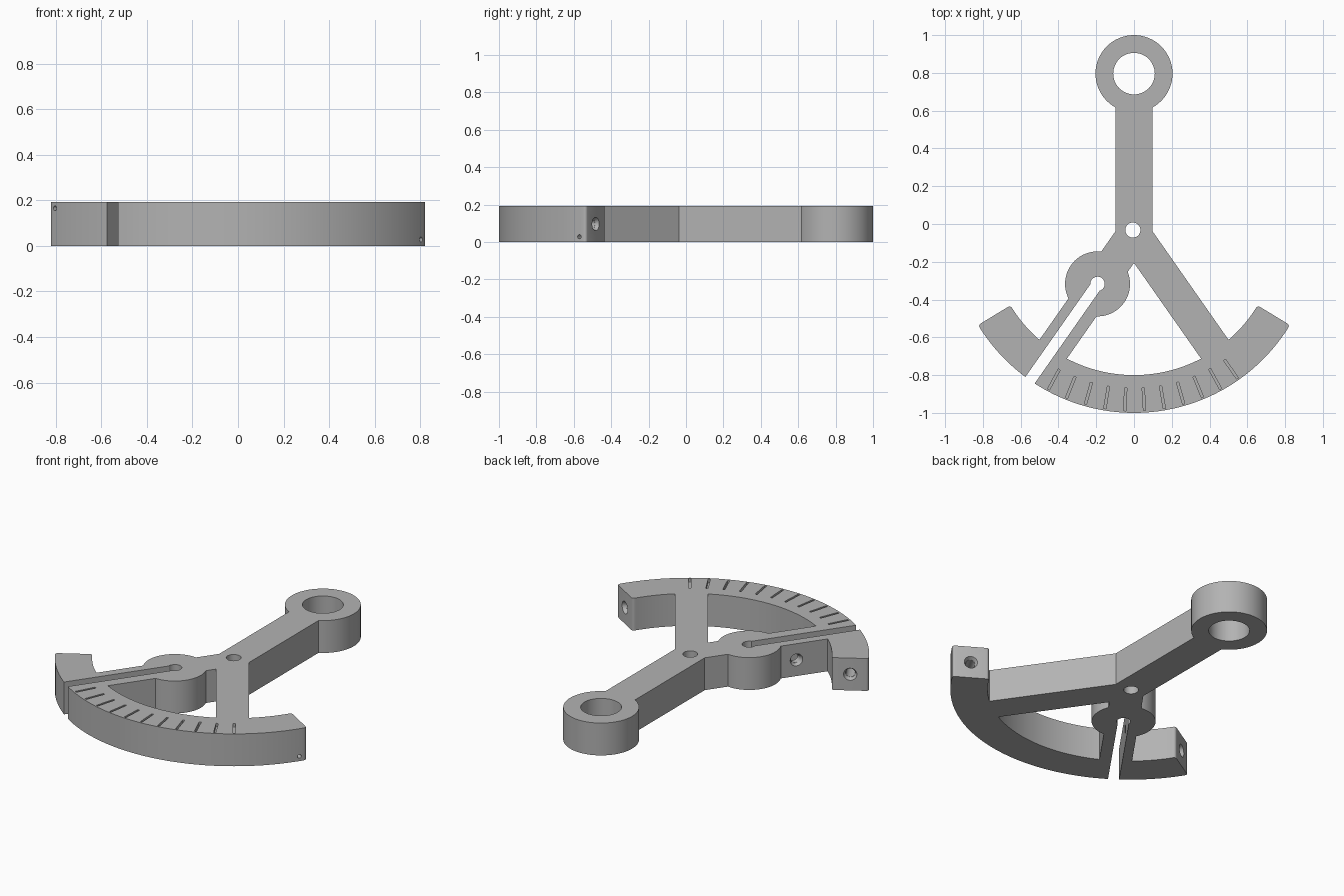
import bpy, bmesh, math
from mathutils import Vector, Matrix

if "Cube" in bpy.data.objects:
    bpy.data.objects.remove(bpy.data.objects["Cube"])

H = 0.192                       # plate thickness
C = Vector((0, -0.035))         # pivot: centre of the graduated arc
RO, RI = 0.965, 0.765           # arc radii
END = -31.2                     # arc end angle in degrees
D = Vector((-0.574, -0.819))    # direction of the left leg
N = Vector((0.819, -0.574))     # across the left leg, inwards


def link(name, bm):
    bmesh.ops.recalc_face_normals(bm, faces=bm.faces)
    me = bpy.data.meshes.new(name)
    bm.to_mesh(me)
    bm.free()
    ob = bpy.data.objects.new(name, me)
    bpy.context.collection.objects.link(ob)
    return ob


def prism(name, pts, z0=0.0, z1=H, corner=0.0):
    bm = bmesh.new()
    face = bm.faces.new([bm.verts.new((p[0], p[1], z0)) for p in pts])
    ext = bmesh.ops.extrude_face_region(bm, geom=[face])
    bmesh.ops.translate(bm, vec=(0, 0, z1 - z0),
                        verts=[v for v in ext["geom"] if isinstance(v, bmesh.types.BMVert)])
    bmesh.ops.recalc_face_normals(bm, faces=bm.faces)
    if corner:  # round the sharp upright edges
        edges = [e for e in bm.edges
                 if abs(e.verts[0].co.z - e.verts[1].co.z) > 0.01 and e.calc_face_angle(0) > 1]
        bmesh.ops.bevel(bm, geom=edges, offset=corner, segments=4, profile=0.5, affect='EDGES')
    return link(name, bm)


def polar(r, deg):
    a = math.radians(deg)
    return C + r * Vector((math.cos(a), math.sin(a)))


def disc(name, c, r, z0=0.0, z1=H, n=64):
    pts = [(c[0] + r * math.cos(2 * math.pi * i / n), c[1] + r * math.sin(2 * math.pi * i / n))
           for i in range(n)]
    return prism(name, pts, z0, z1)


def bore(p, z, direction, r0, r1, depth):
    """Round cutter along a horizontal direction, starting just outside p."""
    d = Vector((direction[0], direction[1], 0)).normalized()
    bm = bmesh.new()
    bmesh.ops.create_cone(bm, cap_ends=True, segments=32, radius1=r0, radius2=r1, depth=depth)
    rot = d.to_track_quat('Z', 'Y').to_matrix().to_4x4()
    pos = Vector((p[0], p[1], z)) + d * (depth / 2 - 0.004)
    bmesh.ops.transform(bm, matrix=Matrix.Translation(pos) @ rot, verts=bm.verts)
    return link("cutter", bm)


def combine(base, other, op):
    mod = base.modifiers.new("combine", 'BOOLEAN')
    mod.object, mod.operation, mod.solver = other, op, 'EXACT'
    bpy.context.view_layer.objects.active = base
    bpy.ops.object.modifier_apply(modifier=mod.name)
    bpy.data.objects.remove(other, do_unlink=True)


# shaft with two spread legs
right = [(0.097, 0.70), (0.097, -0.037), (0.527, -0.651), (0.373, -0.738)]
arm = prism("sector_arm", right + [(0, -0.206)] + [(-x, y) for x, y in reversed(right)])

# eye ring, hinge boss and arc
steps = [END - (180 + 2 * END) * i / 64 for i in range(65)]
arc = [polar(RO, a) for a in steps] + [polar(RI, a) for a in reversed(steps)]
boss = Vector((-0.193, -0.317))
combine(arm, disc("eye", (0, 0.796), 0.204), 'UNION')
combine(arm, disc("boss", boss, 0.172), 'UNION')
combine(arm, prism("arc", arc, corner=0.015), 'UNION')

# through holes and clamping slot
for c, r in (((0, 0.796), 0.11), ((-0.006, -0.032), 0.04), (boss, 0.038)):
    combine(arm, disc("cutter", c, r, -0.1, H + 0.1, 48), 'DIFFERENCE')
slot = [boss - N * 0.03, boss + N * 0.03, boss + N * 0.03 + D * 0.9, boss - N * 0.03 + D * 0.9]
combine(arm, prism("cutter", slot, -0.1, H + 0.1), 'DIFFERENCE')

# graduation grooves
for i in range(11):
    a = -90 - 28.3 + 6.33 * i
    p, q = polar(0.835, a), polar(0.955, a)
    s = Vector((p.y - q.y, q.x - p.x)).normalized() * 0.006
    combine(arm, prism("cutter", [p - s, q - s, q + s, p + s], H - 0.02, H + 0.05), 'DIFFERENCE')

# countersunk screw holes: both arc ends and the left leg
leg_hole = Vector((-0.097, -0.037)) + D * 0.525
e = math.radians(END)
screws = [(polar(0.865, END), (math.sin(e), -math.cos(e))),
          (polar(0.865, 180 - END), (-math.sin(e), -math.cos(e))),
          (leg_hole, N)]
for p, d in screws:
    combine(arm, bore(p, H / 2, d, 0.038, 0.026, 0.024), 'DIFFERENCE')
    combine(arm, bore(p, H / 2, d, 0.025, 0.025, 0.15), 'DIFFERENCE')

# pin holes on the outer rim
for a, z in ((-33.7, 0.028), (213.7, 0.165)):
    p = polar(RO, a)
    combine(arm, bore(p, z, C - p, 0.011, 0.011, 0.04), 'DIFFERENCE')

# single grey colour
grey = bpy.data.materials.new("grey")
grey.diffuse_color = (0.45, 0.45, 0.45, 1)
grey.use_nodes = True
grey.node_tree.nodes["Principled BSDF"].inputs["Base Color"].default_value = grey.diffuse_color
arm.data.materials.clear()
arm.data.materials.append(grey)
for poly in arm.data.polygons:
    poly.material_index = 0
bpy.ops.object.select_all(action='DESELECT')
arm.select_set(True)
bpy.context.view_layer.objects.active = arm
bpy.ops.object.shade_smooth_by_angle(angle=math.radians(25))
